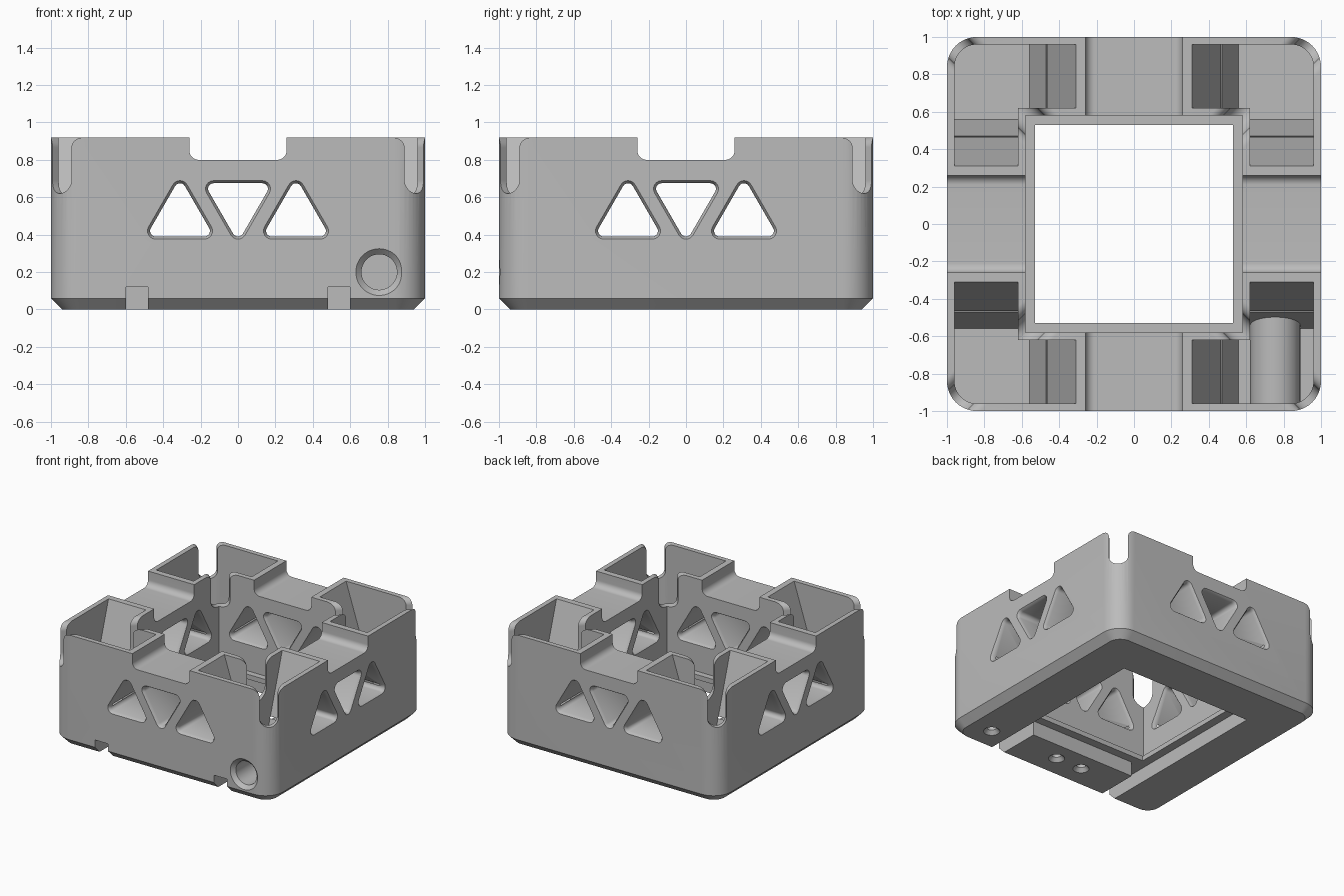
import bpy
import bmesh
from math import pi, cos, sin, radians
from mathutils import Matrix, Vector

cube = bpy.data.objects.get("Cube")
if cube:
    bpy.data.objects.remove(cube, do_unlink=True)

grey = bpy.data.materials.new("plain grey")
grey.use_nodes = True
grey.diffuse_color = (0.5, 0.5, 0.5, 1)
grey.node_tree.nodes["Principled BSDF"].inputs["Base Color"].default_value = (0.5, 0.5, 0.5, 1)


def loft(name, rings, edge_bevel=None):
    """Closed solid through rings of equal point count."""
    bm = bmesh.new()
    loops = [[bm.verts.new(p) for p in ring] for ring in rings]
    n = len(loops[0])
    for a, b in zip(loops, loops[1:]):
        for i in range(n):
            j = (i + 1) % n
            bm.faces.new((a[i], a[j], b[j], b[i]))
    bm.faces.new(loops[0][::-1])
    bm.faces.new(loops[-1])
    if edge_bevel:
        test, width = edge_bevel
        edges = [e for e in bm.edges if all(test(v.co) for v in e.verts)]
        bmesh.ops.bevel(bm, geom=edges, offset=width, segments=10, profile=0.5, affect='EDGES')
    bmesh.ops.recalc_face_normals(bm, faces=bm.faces)
    mesh = bpy.data.meshes.new(name)
    bm.to_mesh(mesh)
    bm.free()
    obj = bpy.data.objects.new(name, mesh)
    bpy.context.collection.objects.link(obj)
    return obj


def box(x0, x1, y0, y1, z0, z1):
    return loft("box_cutter", [[(x0, y0, z), (x1, y0, z), (x1, y1, z), (x0, y1, z)] for z in (z0, z1)])


def rounded(corners, r, steps=10):
    """Convex outline of arcs with radius r about counter-clockwise centres."""
    pts = []
    n = len(corners)
    for i in range(n):
        c, prev, nxt = Vector(corners[i]), Vector(corners[i - 1]), Vector(corners[(i + 1) % n])
        d0, d1 = c - prev, nxt - c
        start = Vector((d0.y, -d0.x)).normalized()
        turn = start.angle(Vector((d1.y, -d1.x)))
        for k in range(steps + 1):
            t = turn * k / steps
            pts.append((c.x + r * (start.x * cos(t) - start.y * sin(t)),
                        c.y + r * (start.x * sin(t) + start.y * cos(t))))
    return pts


def prism_y(name, outline, y0, y1):
    return loft(name, [[(x, y, z) for x, z in outline] for y in (y0, y1)])


def disc(x, y, z, r, axis):
    ring = [(r * cos(2 * pi * k / 48), r * sin(2 * pi * k / 48)) for k in range(48)]
    if axis == 'Y':
        return [(x + a, y, z + b) for a, b in ring]
    return [(x + a, y + b, z) for a, b in ring]


def apply(tool, operation='DIFFERENCE', turn=0.0):
    """Combine a tool with the body, then discard the tool."""
    tool.hide_render = True
    tool.data.transform(Matrix.Rotation(turn, 4, 'Z'))
    mod = body.modifiers.new("combine", 'BOOLEAN')
    mod.operation = operation
    mod.solver = 'EXACT'
    mod.object = tool
    bpy.context.view_layer.objects.active = body
    bpy.ops.object.modifier_apply(modifier=mod.name)
    bpy.data.objects.remove(tool, do_unlink=True)


# Outer block with rounded corners and a chamfered foot
centres = [(-.84, -.84), (.84, -.84), (.84, .84), (-.84, .84)]
body = loft("square_frame", [[(x, y, z) for x, y in rounded(centres, r)]
                             for z, r in ((0, .10), (.06, .16), (.92, .16))])
body.data.materials.append(grey)

# Central opening: cavity, ledge and bottom recess
for half, low, high in ((.53, -.1, 1), (.58, .16, 1), (.6, -.1, .12)):
    apply(box(-half, half, -half, half, low, high))

# L-shaped corner pockets with sloping ends
FLOOR, RIM, TOP = .14, .92, 1.0
slope = [(.31, TOP), (.31, RIM), (.56, FLOOR), (.96, FLOOR), (.96, TOP)]


def is_outer_corner(co):
    return co.x > .95 and co.y > .95


for q in range(4):
    arm_x = loft("pocket_arm", [[(x, y, z) for x, z in slope] for y in (.62, .96)],
                 (is_outer_corner, .12))
    arm_y = loft("pocket_arm", [[(x, y, z) for y, z in slope] for x in (.62, .96)],
                 (is_outer_corner, .12))
    apply(arm_x, turn=q * pi / 2)
    apply(arm_y, turn=q * pi / 2)

# Socket housing and its blind bore in the front right pocket
BX, BZ = .755, .2
apply(loft("socket_housing", [disc(BX, y, BZ, .134, 'Y') for y in (-.98, -.45)]), 'UNION')
apply(loft("socket_bore", [disc(BX, y, BZ, r, 'Y')
                           for y, r in ((-1.01, .135), (-.97, .095), (-.55, .095))]))

# Notches in the middle of each wall
notch = [(.26, 1), (-.26, 1)] + [(-.21 + .05 * cos(a), .85 + .05 * sin(a))
                                 for a in (radians(180 + 9 * k) for k in range(11))]
notch += [(.21 + .05 * cos(a), .85 + .05 * sin(a)) for a in (radians(270 + 9 * k) for k in range(11))]

# Diagonal corner slots, round at the bottom and flared at the rim
W, F = .072, .055
right = [(W * sin(a), .62 + W - W * cos(a)) for a in (radians(9 * k) for k in range(11))]
right += [(W + F - F * cos(a), RIM - F + F * sin(a)) for a in (radians(10 * k) for k in range(10))]
right += [(W + F, 1)]
slot = right + [(-x, z) for x, z in reversed(right[1:])]

# Three triangular windows with eased mouths
windows = [[(-.44, .42), (-.18, .42), (-.31, .645)],
           [(0, .42), (.13, .645), (-.13, .645)],
           [(.18, .42), (.44, .42), (.31, .645)]]
depths = [(-1.01, .052), (-.995, .04), (-.975, .03), (-.605, .03), (-.585, .04), (-.57, .052)]
depths += [(-y, r) for y, r in reversed(depths)]

for turn in (0, pi / 2):
    apply(prism_y("notch_cutter", notch, -1.1, 1.1), turn=turn)
    apply(prism_y("slot_cutter", slot, -1.6, 1.6), turn=turn + pi / 4)
    for tri in windows:
        apply(loft("window_cutter", [[(x, y, z) for x, z in rounded(tri, r, 6)]
                                     for y, r in depths]), turn=turn)

# Cable grooves under the front edge
for s in (-1, 1):
    a, b = sorted((s * .48, s * .6))
    apply(box(a, b, -1.1, -.55, -.1, .12))

# Countersunk screw holes underneath
for x in (-.12, .12, .755):
    apply(loft("screw_cutter", [disc(x, -.76, z, r, 'Z')
                                for z, r in ((-.01, .07), (.03, .035), (.13, .035))]))

for obj in bpy.context.selected_objects:
    obj.select_set(False)
body.select_set(True)
bpy.context.view_layer.objects.active = body
bpy.ops.object.shade_smooth_by_angle(angle=radians(30))
